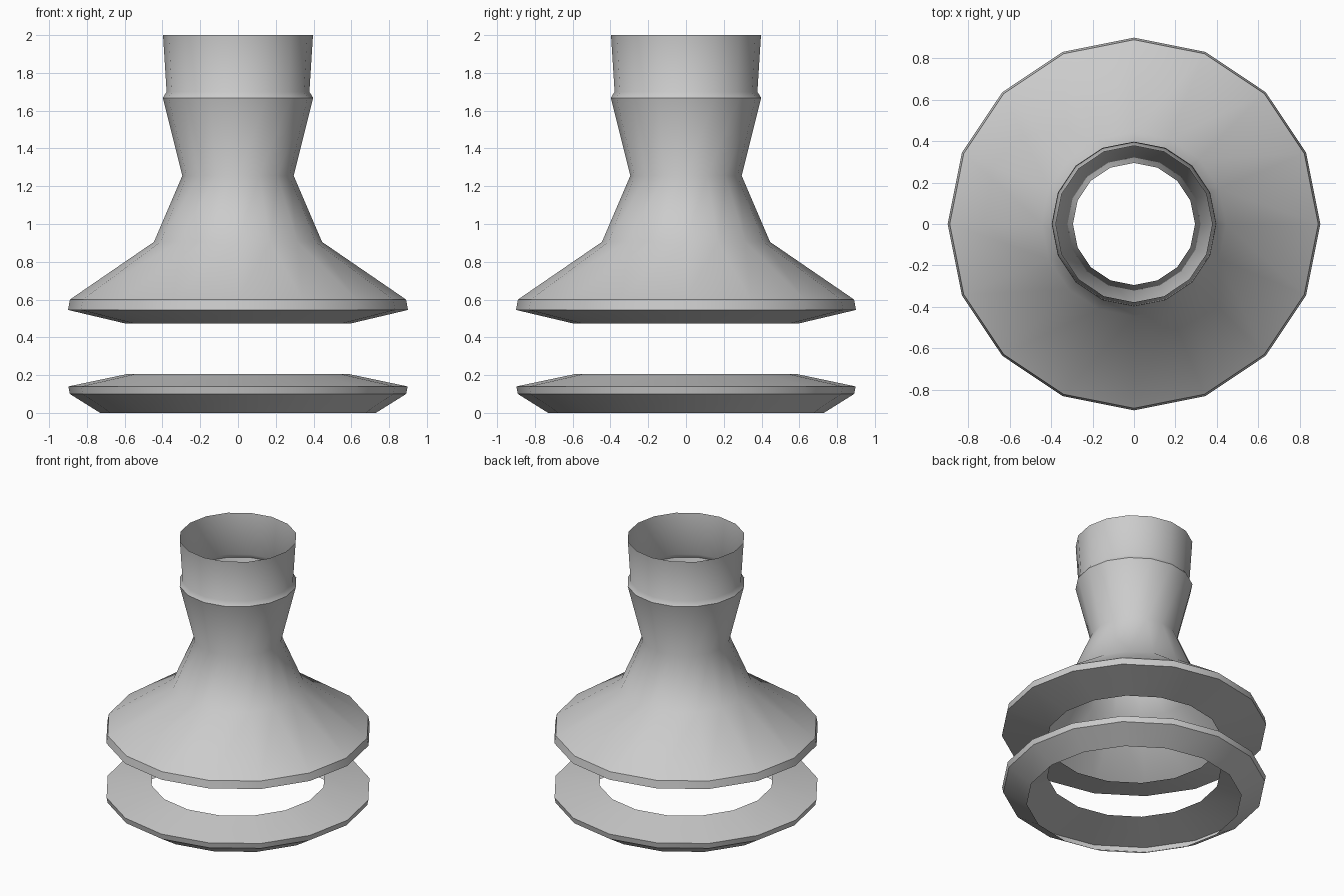
import bpy, bmesh, math

if "Cube" in bpy.data.objects:
    bpy.data.objects.remove(bpy.data.objects["Cube"])

SIDES = 16


def lathe(name, profile):
    """Revolve a (radius, z) profile, listed bottom to top, into an open shell."""
    bm = bmesh.new()
    rings = []
    for r, z in profile:
        rings.append([bm.verts.new((r * math.cos(2 * math.pi * i / SIDES),
                                    r * math.sin(2 * math.pi * i / SIDES), z))
                      for i in range(SIDES)])
    for low, high in zip(rings, rings[1:]):
        for i in range(SIDES):
            j = (i + 1) % SIDES
            bm.faces.new((low[i], low[j], high[j], high[i]))
    mesh = bpy.data.meshes.new(name)
    bm.to_mesh(mesh)
    bm.free()
    obj = bpy.data.objects.new(name, mesh)
    bpy.context.collection.objects.link(obj)
    # Soft bends stay smooth, the rims and collar stay sharp
    bpy.ops.object.select_all(action='DESELECT')
    obj.select_set(True)
    bpy.context.view_layer.objects.active = obj
    bpy.ops.object.shade_smooth_by_angle(angle=math.radians(40))
    return obj


# Lower ring: sloped outer wall, narrow rim and inward top flange
lathe("base_ring", [(0.73, 0.0), (0.89, 0.10), (0.898, 0.14), (0.59, 0.205)])

# Flared funnel: under-flange, rim, cone, waist, collar and open neck tube
lathe("funnel_body", [(0.595, 0.473), (0.90, 0.545), (0.89, 0.60),
                      (0.445, 0.905), (0.295, 1.255), (0.398, 1.668),
                      (0.378, 1.70), (0.397, 2.0)])
